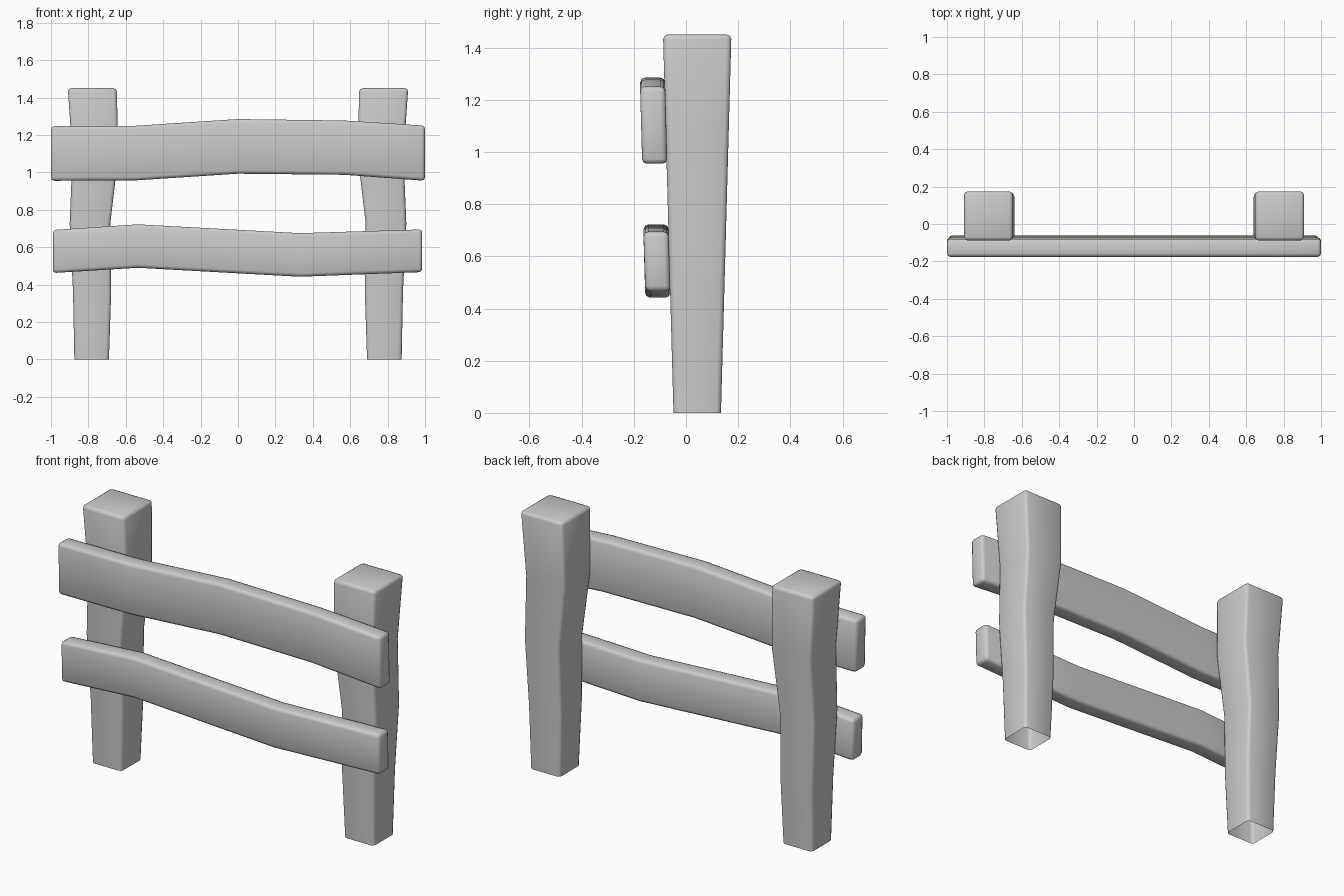
import bpy, bmesh
from math import radians

if "Cube" in bpy.data.objects:
    bpy.data.objects.remove(bpy.data.objects["Cube"])


def loft(name, rings, cap_start=True):
    """Skin a row of four-corner rings, cap it and soften the corner edges."""
    bm = bmesh.new()
    rows = [[bm.verts.new(p) for p in ring] for ring in rings]
    for a, b in zip(rows, rows[1:]):
        for i in range(4):
            j = (i + 1) % 4
            bm.faces.new((a[i], a[j], b[j], b[i]))
    bm.faces.new(rows[-1])
    start = bm.faces.new(rows[0][::-1])
    bmesh.ops.recalc_face_normals(bm, faces=bm.faces)
    if not cap_start:
        bmesh.ops.delete(bm, geom=[start], context='FACES_ONLY')
    mesh = bpy.data.meshes.new(name)
    bm.to_mesh(mesh)
    bm.free()
    ob = bpy.data.objects.new(name, mesh)
    bpy.context.collection.objects.link(ob)
    bevel = ob.modifiers.new("Bevel", 'BEVEL')
    bevel.width = 0.018
    bevel.segments = 2
    bevel.limit_method = 'ANGLE'
    bevel.angle_limit = radians(50)
    bpy.ops.object.select_all(action='DESELECT')
    bpy.context.view_layer.objects.active = ob
    ob.select_set(True)
    bpy.ops.object.modifier_apply(modifier="Bevel")
    bpy.ops.object.shade_smooth_by_angle(angle=radians(50))
    return ob


# Crooked tapering posts: height, outer x, inner x (open underneath)
HEIGHT = 1.45
post = [(0, 0.875, 0.69), (0.3625, 0.882, 0.678), (0.725, 0.90, 0.683),
        (1.0875, 0.885, 0.64), (HEIGHT, 0.91, 0.648)]
for side, name in ((-1, "left_post"), (1, "right_post")):
    rings = []
    for z, outer, inner in post:
        t = z / HEIGHT
        front, back = -0.048 - 0.04 * t, 0.134 + 0.04 * t
        rings.append([(side * outer, front, z), (side * inner, front, z),
                      (side * inner, back, z), (side * outer, back, z)])
    loft(name, rings, cap_start=False)


# Wavy rails leaning with the posts: x, bottom z, top z
def rail(name, points, top_y, bottom_y, depth):
    loft(name, [[(x, bottom_y, lo), (x, bottom_y + depth, lo),
                 (x, top_y + depth, hi), (x, top_y, hi)] for x, lo, hi in points])


rail("upper_rail", [(-1, 0.955, 1.247), (-0.55, 0.957, 1.249), (0, 0.993, 1.285),
                    (0.57, 0.987, 1.277), (1, 0.955, 1.25)], -0.176, -0.168, 0.096)
rail("lower_rail", [(-0.99, 0.462, 0.692), (-0.535, 0.49, 0.722),
                    (0.33, 0.442, 0.675), (0.985, 0.467, 0.695)], -0.163, -0.156, 0.096)
